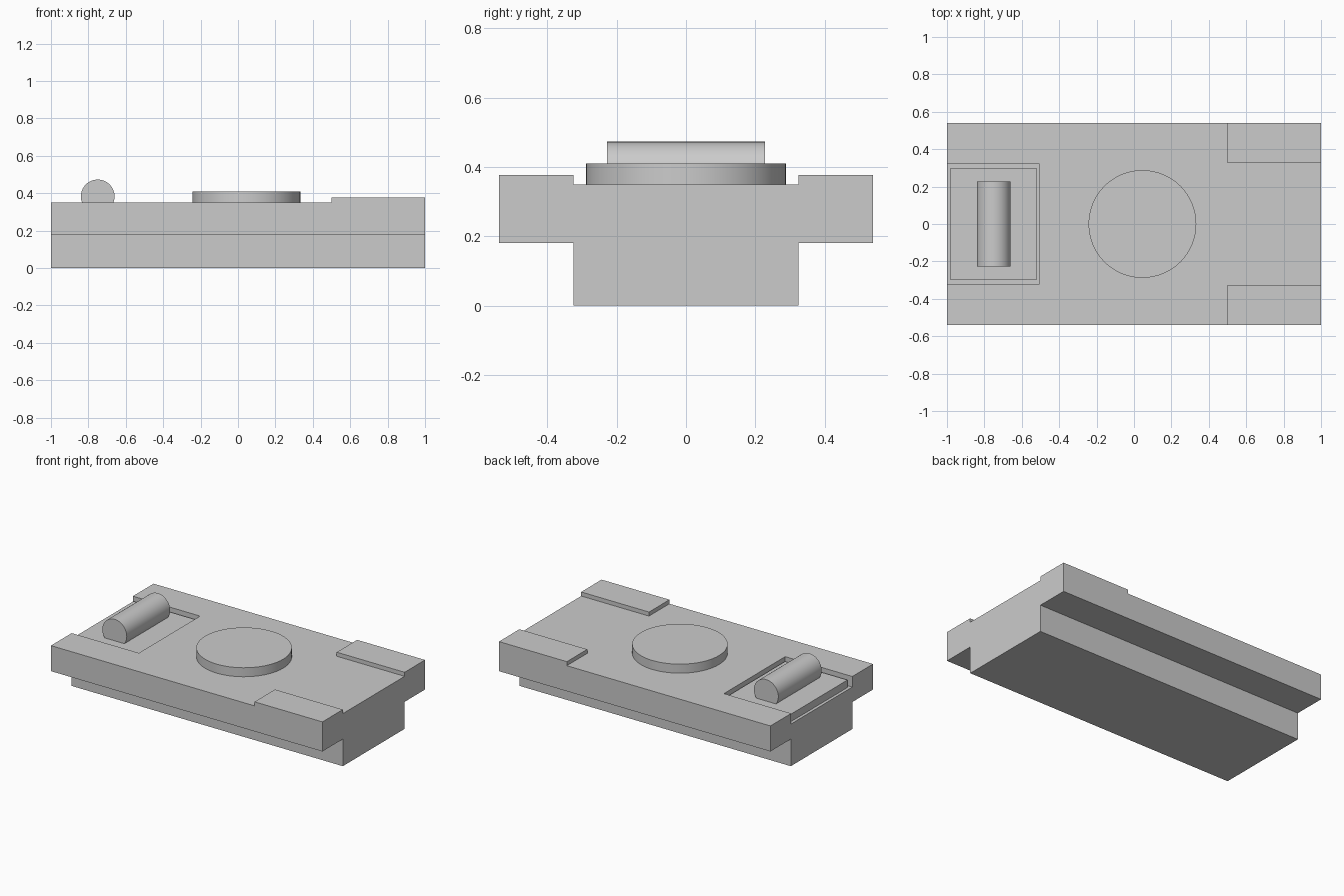
import bpy, bmesh
from math import pi
from mathutils import Matrix

if "Cube" in bpy.data.objects:
    bpy.data.objects.remove(bpy.data.objects["Cube"])


def finish(name, bm):
    bmesh.ops.recalc_face_normals(bm, faces=bm.faces)
    mesh = bpy.data.meshes.new(name)
    bm.to_mesh(mesh)
    bm.free()
    obj = bpy.data.objects.new(name, mesh)
    bpy.context.collection.objects.link(obj)
    return obj


def box(name, x0, x1, y0, y1, z0, z1):
    bm = bmesh.new()
    bmesh.ops.create_cube(bm, size=1, matrix=Matrix.Translation(
        ((x0 + x1) / 2, (y0 + y1) / 2, (z0 + z1) / 2))
        @ Matrix.Diagonal((x1 - x0, y1 - y0, z1 - z0, 1)))
    return finish(name, bm)


def cylinder(name, centre, radius, depth, rotation=Matrix()):
    bm = bmesh.new()
    bmesh.ops.create_cone(bm, cap_ends=True, segments=64, radius1=radius,
                          radius2=radius, depth=depth,
                          matrix=Matrix.Translation(centre) @ rotation)
    obj = finish(name, bm)
    bpy.ops.object.select_all(action='DESELECT')
    obj.select_set(True)
    bpy.context.view_layer.objects.active = obj
    bpy.ops.object.shade_smooth_by_angle(angle=pi / 6)
    return obj


# T-shaped body: cross-section extruded along x
half = [(0.325, 0), (0.325, 0.18), (0.54, 0.18), (0.54, 0.35)]
section = half + [(-y, z) for y, z in reversed(half)]
bm = bmesh.new()
face = bm.faces.new([bm.verts.new((-1, y, z)) for y, z in section])
ext = bmesh.ops.extrude_face_region(bm, geom=[face])
bmesh.ops.translate(bm, vec=(2, 0, 0),
                    verts=[v for v in ext["geom"] if isinstance(v, bmesh.types.BMVert)])
body = finish("body", bm)

# Shallow pocket, open at the left end
cutter = box("pocket_cutter", -1.1, -0.505, -0.322, 0.322, 0.28, 0.5)
mod = body.modifiers.new("pocket", 'BOOLEAN')
mod.operation = 'DIFFERENCE'
mod.solver = 'EXACT'
mod.object = cutter
bpy.context.view_layer.objects.active = body
bpy.ops.object.modifier_apply(modifier=mod.name)
bpy.data.objects.remove(cutter)

# Plate in the pocket with a roller half sunk into it
box("pocket_plate", -0.98, -0.52, -0.30, 0.30, 0.28, 0.33)
cylinder("roller", (-0.75, 0, 0.383), 0.09, 0.456, Matrix.Rotation(pi / 2, 4, 'X'))

# Round button in the middle
cylinder("round_button", (0.045, 0, 0.37), 0.288, 0.08)

# Raised pads on the right corners
for side, y0, y1 in (("front", -0.54, -0.325), ("back", 0.325, 0.54)):
    box(side + "_pad", 0.5, 1, y0, y1, 0.35, 0.377)
